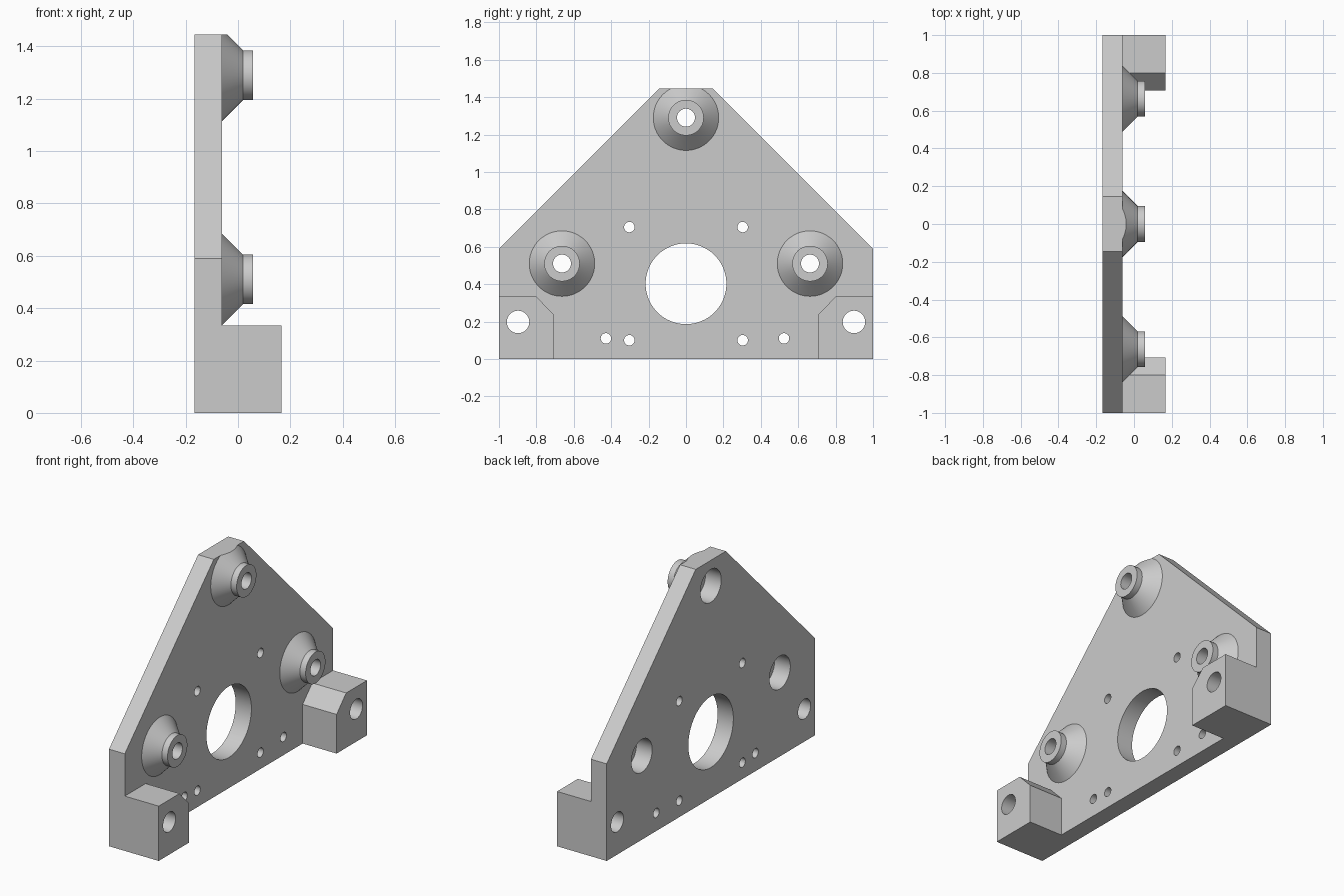
import bpy, bmesh, math
from mathutils import Matrix, Vector

cube = bpy.data.objects.get("Cube")
if cube:
    bpy.data.objects.remove(cube, do_unlink=True)

# One plain grey for the whole bracket
GREY = (0.6, 0.6, 0.6, 1.0)
grey = bpy.data.materials.new("light grey")
grey.use_nodes = True
grey.diffuse_color = GREY
grey.node_tree.nodes["Principled BSDF"].inputs["Base Color"].default_value = GREY

# Levels along x and overall height
BACK, FACE, FRONT, TOP = -0.167, -0.061, 0.167, 1.445


def make_object(name, bm):
    bmesh.ops.recalc_face_normals(bm, faces=bm.faces[:])
    mesh = bpy.data.meshes.new(name)
    bm.to_mesh(mesh)
    bm.free()
    mesh.materials.append(grey)
    obj = bpy.data.objects.new(name, mesh)
    bpy.context.collection.objects.link(obj)
    return obj


def activate(obj):
    bpy.ops.object.select_all(action='DESELECT')
    obj.select_set(True)
    bpy.context.view_layer.objects.active = obj


def smooth(obj):
    activate(obj)
    bpy.ops.object.shade_smooth_by_angle(angle=math.radians(30))


def prism(name, outline, x0, x1):
    """Extrude a (y, z) outline from x0 to x1."""
    bm = bmesh.new()
    face = bm.faces.new([bm.verts.new((x0, y, z)) for y, z in outline])
    ext = bmesh.ops.extrude_face_region(bm, geom=[face])
    verts = [g for g in ext["geom"] if isinstance(g, bmesh.types.BMVert)]
    bmesh.ops.translate(bm, verts=verts, vec=(x1 - x0, 0, 0))
    return make_object(name, bm)


def drill(obj, holes):
    """Cut round holes (y, z, radius) along x through the part."""
    bm = bmesh.new()
    for y, z, r in holes:
        place = Matrix.Translation((0, y, z)) @ Matrix.Rotation(math.pi / 2, 4, 'Y')
        bmesh.ops.create_cone(bm, cap_ends=True, segments=64, radius1=r,
                              radius2=r, depth=1.0, matrix=place)
    cutter = make_object("hole_cutter", bm)
    cutter.hide_render = True
    mod = obj.modifiers.new("holes", 'BOOLEAN')
    mod.operation = 'DIFFERENCE'
    mod.solver = 'EXACT'
    mod.object = cutter
    activate(obj)
    bpy.ops.object.modifier_apply(modifier=mod.name)
    bpy.data.objects.remove(cutter, do_unlink=True)
    smooth(obj)


def boss(name, y, z):
    """Conical standoff with a collar and a central bore, turned around x."""
    profile = [(FACE, 0.175), (0.019, 0.095), (0.057, 0.095),
               (0.057, 0.048), (FACE, 0.048)]
    bm = bmesh.new()
    verts = [bm.verts.new((x, y, z + r)) for x, r in profile]
    edges = [bm.edges.new((verts[i], verts[(i + 1) % len(verts)]))
             for i in range(len(verts))]
    bmesh.ops.spin(bm, geom=verts + edges, cent=(0, y, z), axis=(1, 0, 0),
                   angle=math.tau, steps=64, use_merge=False)
    bmesh.ops.remove_doubles(bm, verts=bm.verts[:], dist=1e-5)
    # Trim flush with the top of the plate
    if z + 0.175 > TOP:
        cut = bmesh.ops.bisect_plane(
            bm, geom=bm.verts[:] + bm.edges[:] + bm.faces[:],
            plane_co=Vector((0, 0, TOP)), plane_no=Vector((0, 0, 1)),
            clear_outer=True)
        rim = [g for g in cut["geom_cut"] if isinstance(g, bmesh.types.BMEdge)]
        bmesh.ops.holes_fill(bm, edges=rim, sides=0)
    smooth(make_object(name, bm))


BOSSES = {"top_boss": (0, 1.29), "front_boss": (-0.663, 0.51),
          "rear_boss": (0.663, 0.51)}
FOOT_HOLE = (0.898, 0.198, 0.06)

# Main plate with central opening, boss pockets, foot holes and small holes
plate = prism("mounting_plate",
              [(-1, 0), (1, 0), (1, 0.59), (0.145, TOP), (-0.145, TOP), (-1, 0.59)],
              BACK, FACE)
holes = [(0, 0.402, 0.216), (-0.428, 0.11, 0.028), (0.524, 0.11, 0.028)]
holes += [(y, z, 0.1) for y, z in BOSSES.values()]
for s in (-1, 1):
    holes.append((s * FOOT_HOLE[0], FOOT_HOLE[1], FOOT_HOLE[2]))
    holes += [(s * 0.303, z, 0.028) for z in (0.1, 0.705)]
drill(plate, holes)

# Chamfered foot blocks at both lower corners
for name, s in (("front_foot_block", -1), ("rear_foot_block", 1)):
    outline = [(0.708, 0), (1, 0), (1, 0.333), (0.8, 0.333), (0.708, 0.238)]
    block = prism(name, [(s * y, z) for y, z in outline], FACE, FRONT)
    drill(block, [(s * FOOT_HOLE[0], FOOT_HOLE[1], FOOT_HOLE[2])])

# Three standoff bosses
for name, (y, z) in BOSSES.items():
    boss(name, y, z)
